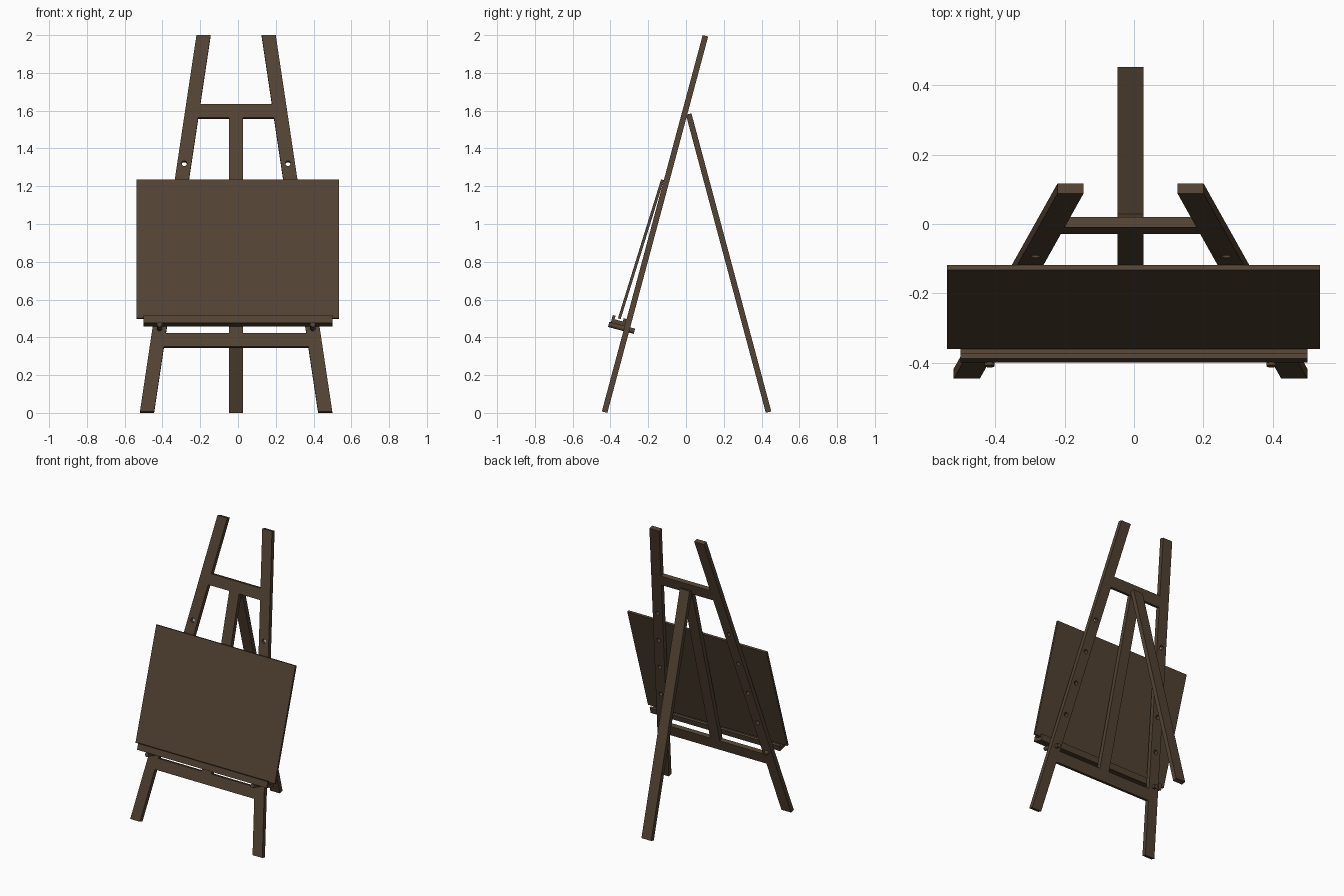
import bpy, bmesh, math
from mathutils import Matrix, Vector

if "Cube" in bpy.data.objects:
    bpy.data.objects.remove(bpy.data.objects["Cube"])

wood = bpy.data.materials.new("dark_brown_wood")
wood.diffuse_color = (0.085, 0.055, 0.033, 1)
wood.use_nodes = True
wood.node_tree.nodes["Principled BSDF"].inputs["Base Color"].default_value = wood.diffuse_color


def leaning(x, y, z, degrees):
    """Local axes: x across, y up along the leaning plane, z out of its front."""
    a = math.radians(degrees)
    s, c = math.sin(a), math.cos(a)
    return Matrix(((1, 0, 0, x), (0, s, -c, y), (0, c, s, z), (0, 0, 0, 1)))


def add(name, bm, matrix):
    bm.transform(matrix)
    bmesh.ops.recalc_face_normals(bm, faces=bm.faces)
    mesh = bpy.data.meshes.new(name)
    bm.to_mesh(mesh)
    bm.free()
    mesh.materials.append(wood)
    ob = bpy.data.objects.new(name, mesh)
    bpy.context.collection.objects.link(ob)
    return ob


def prism(name, matrix, outline, w0, w1):
    bm = bmesh.new()
    face = bm.faces.new([bm.verts.new((x, v, w0)) for x, v in outline])
    ext = bmesh.ops.extrude_face_region(bm, geom=[face])
    verts = [g for g in ext["geom"] if isinstance(g, bmesh.types.BMVert)]
    bmesh.ops.translate(bm, verts=verts, vec=(0, 0, w1 - w0))
    return add(name, bm, matrix)


def bar(name, matrix, x0, x1, v0, v1, w0, w1):
    return prism(name, matrix, [(x0, v0), (x1, v0), (x1, v1), (x0, v1)], w0, w1)


def rods(name, matrix, points, radius, w0, w1):
    bm = bmesh.new()
    for x, v in points:
        bmesh.ops.create_cone(bm, cap_ends=True, segments=24, radius1=radius, radius2=radius,
                              depth=w1 - w0,
                              matrix=Matrix.Translation((x, v, (w0 + w1) / 2)))
    return add(name, bm, matrix)


T = 0.015                                   # half thickness of the timber
C = math.cos(math.radians(15))
L = 1.992 / C                               # length of the front legs
frame = leaning(-0.01, -0.431, 0.004, 15)
up = lambda z: (z - 0.004) / C              # height to distance along frame
inner = lambda v: 0.434 - 0.299 * v / L     # inner edge of a front leg
middle = lambda v: inner(v) + 0.0375

# front legs with peg holes drilled through
holes = [up(0.443 + 0.2185 * i) for i in range(5)]
for side, label in ((-1, "left"), (1, "right")):
    leg = prism("front_leg_" + label, frame,
                [(side * 0.434, 0), (side * 0.509, 0), (side * 0.21, L), (side * 0.135, L)], -T, T)
    cutter = rods("hole_cutter", frame, [(side * middle(v), v) for v in holes], 0.0142, -0.05, 0.05)
    cutter.hide_render = True
    mod = leg.modifiers.new("holes", 'BOOLEAN')
    mod.operation, mod.object, mod.solver = 'DIFFERENCE', cutter, 'EXACT'
    dg = bpy.context.evaluated_depsgraph_get()
    drilled = bpy.data.meshes.new_from_object(leg.evaluated_get(dg))
    leg.modifiers.clear()
    leg.data = drilled
    bpy.data.objects.remove(cutter)

# crossbars fitted between the legs, and the centre post
for name, z0, z1 in (("lower_crossbar", 0.347, 0.420), ("upper_crossbar", 1.559, 1.631)):
    a, b = up(z0), up(z1)
    prism(name, frame, [(-inner(a), a), (inner(a), a), (inner(b), b), (-inner(b), b)], -T, T)
bar("centre_post", frame, -0.0375, 0.0375, up(0.420), up(1.559), -T, T)

# rear leg leaning the other way
rear = leaning(-0.01, 0.437, 0.004, -15)
bar("rear_leg", rear, -0.0375, 0.0375, 0, 1.578 / C, -T, T)

# pegs carrying the ledge
pv = holes[0]
pegs = rods("ledge_pegs", frame, [(s * middle(pv), pv) for s in (-1, 1)], 0.0142, -0.042, 0.0995)
for p in pegs.data.polygons:
    p.use_smooth = len(p.vertices) == 4
for e in pegs.data.edges:
    e.use_edge_sharp = False
pegs.select_set(True)
bpy.context.view_layer.objects.active = pegs
bpy.ops.object.shade_smooth_by_angle(angle=math.radians(40))

# ledge: one grooved profile with a front and a back lip
ledge = bar("ledge", frame, -0.489, 0.51, pv + 0.011, pv + 0.034, T, 0.091)
bar("ledge_front_lip", frame, -0.489, 0.51, pv + 0.034, pv + 0.053, 0.076, 0.091)
bar("ledge_back_lip", frame, -0.489, 0.51, pv + 0.034, pv + 0.052, T, 0.031)

# drawing board resting on the ledge
board = leaning(0, -0.353, 0.499, 17.25)
bar("drawing_board", board, -0.538, 0.535, 0, 0.77, -0.0075, 0.0075)
